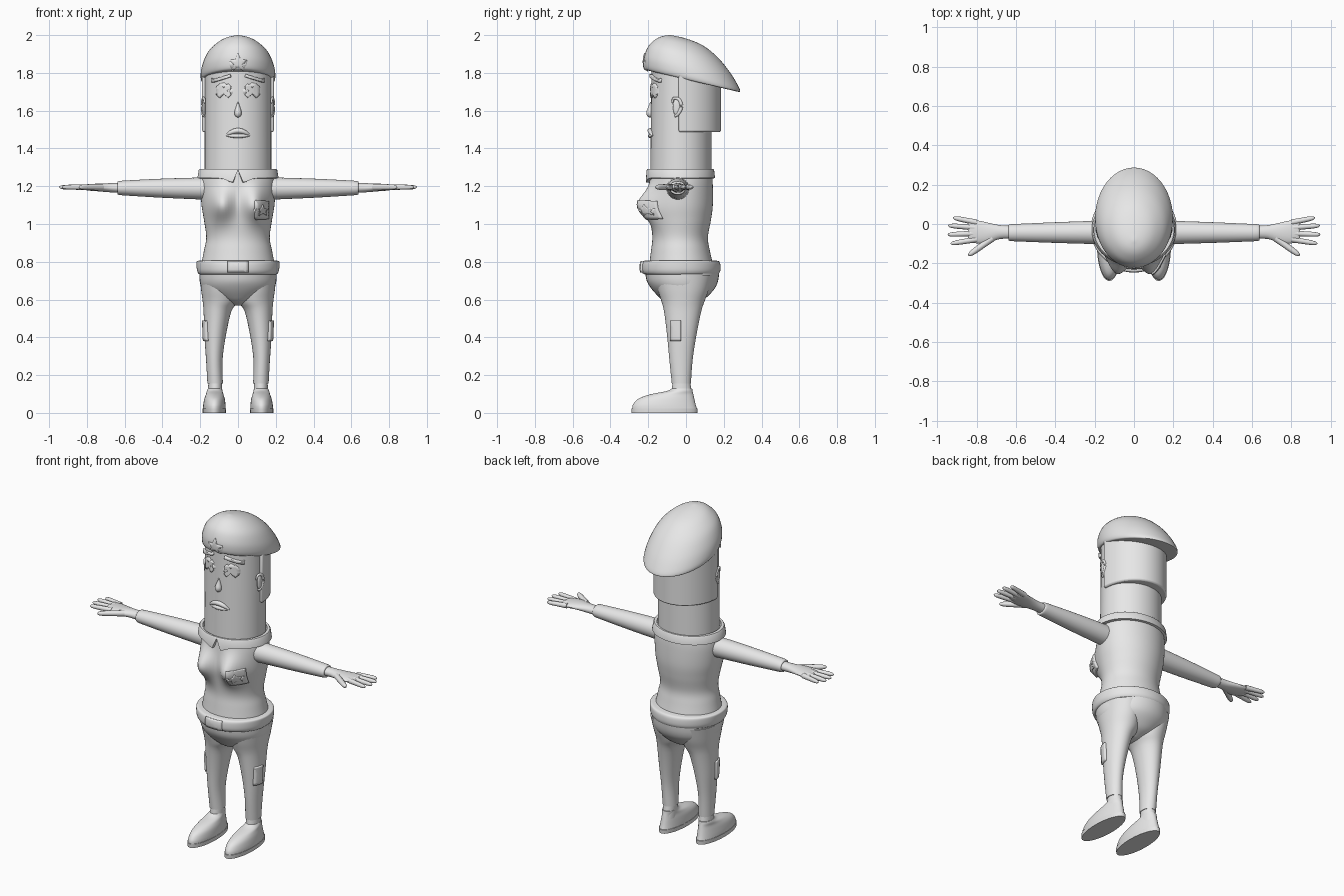
import bpy, bmesh
from math import sin, cos, pi, tau, sqrt, exp, radians
from mathutils import Vector
from mathutils.bvhtree import BVHTree

old = bpy.data.objects.get("Cube")
if old:
    bpy.data.objects.remove(old)

GREY = (0.8, 0.8, 0.8, 1)
mat = bpy.data.materials.new("plain_grey")
mat.use_nodes = True
mat.diffuse_color = GREY
mat.node_tree.nodes["Principled BSDF"].inputs["Base Color"].default_value = GREY


def finish(name, bm, mirror=False, sharp=40):
    bmesh.ops.recalc_face_normals(bm, faces=bm.faces[:])
    mesh = bpy.data.meshes.new(name)
    bm.to_mesh(mesh)
    bm.free()
    mesh.materials.append(mat)
    mesh.shade_smooth()
    mesh.set_sharp_from_angle(angle=radians(sharp))
    obj = bpy.data.objects.new(name, mesh)
    bpy.context.scene.collection.objects.link(obj)
    if mirror:
        obj.modifiers.new("mirror", "MIRROR").use_mirror_merge = False
    return obj


def spline(rows, k):
    """Smoothly fill in k steps between each pair of rows."""
    out = []
    for i in range(len(rows) - 1):
        p = [rows[max(0, min(len(rows) - 1, i + j))] for j in (-1, 0, 1, 2)]
        for s in range(k):
            t = s / k
            out.append([b + 0.5 * t * (c - a + t * (2*a - 5*b + 4*c - d + t * (3*(b - c) + d - a)))
                        for a, b, c, d in zip(*p)])
    return out + [list(rows[-1])]


def skin(name, rings, **kw):
    """Join closed rings of points into a capped surface."""
    bm = bmesh.new()
    vs = [[bm.verts.new(p) for p in ring] for ring in rings]
    n = len(vs[0])
    for r, q in zip(vs, vs[1:]):
        for i in range(n):
            bm.faces.new((r[i], r[(i + 1) % n], q[(i + 1) % n], q[i]))
    bm.faces.new(vs[0])
    bm.faces.new(vs[-1])
    return finish(name, bm, **kw)


def loft(name, rows, axis="z", k=4, n=40, **kw):
    """Ellipses given as (position, low a, high a, low b, high b)."""
    rings = []
    for h, a0, a1, b0, b1 in spline(rows, k):
        ring = []
        for i in range(n):
            a = (a0 + a1) / 2 + (a1 - a0) / 2 * sin(tau * i / n)
            b = (b0 + b1) / 2 + (b1 - b0) / 2 * cos(tau * i / n)
            ring.append((a, b, h) if axis == "z" else (h, a, b))
        rings.append(ring)
    return skin(name, rings, **kw)


def tube(name, pts, k=4, n=12, **kw):
    """Round tube through (x, y, z, radius) points."""
    path = spline(pts, k)
    rings = []
    for i, p in enumerate(path):
        d = Vector(path[min(i + 1, len(path) - 1)][:3]) - Vector(path[max(i - 1, 0)][:3])
        q = d.to_track_quat("Z", "Y")
        rings.append([Vector(p[:3]) + q @ Vector((cos(tau*j/n), sin(tau*j/n), 0)) * p[3]
                      for j in range(n)])
    return skin(name, rings, **kw)


def decal(name, outline, target, thick, side=False, step=0.015, **kw):
    """Raised plate: a flat outline draped on a target from the front or the side."""
    src = bmesh.new()
    src.from_mesh(target.data)
    tree = BVHTree.FromBMesh(src)
    src.free()
    bm = bmesh.new()
    face = bm.faces.new([bm.verts.new((u, 0, v)) for u, v in outline])
    bmesh.ops.triangulate(bm, faces=[face])
    for ax in (0, 2):
        vals = [v.co[ax] for v in bm.verts]
        no = Vector((ax == 0, 0, ax == 2))
        c = min(vals) + step
        while c < max(vals) - 0.003:
            bmesh.ops.bisect_plane(bm, geom=bm.verts[:] + bm.edges[:] + bm.faces[:],
                                   plane_co=no * c, plane_no=no)
            c += step
    for v in bm.verts:
        u, w = v.co.x, v.co.z
        origin, ray = ((1, u, w), (-1, 0, 0)) if side else ((u, -1, w), (0, 1, 0))
        hit = tree.ray_cast(Vector(origin), Vector(ray))[0]
        if hit:
            v.co = hit
    obj = finish(name, bm, **kw)
    mod = obj.modifiers.new("thickness", "SOLIDIFY")
    mod.thickness, mod.offset = 2 * thick, 0
    return obj


def box(x0, x1, z0, z1):
    return [(x0, z0), (x1, z0), (x1, z1), (x0, z1)]


def star(x, z, r):
    return [(x + sin(i*pi/5) * r * (0.45 if i % 2 else 1),
             z + cos(i*pi/5) * r * (0.45 if i % 2 else 1)) for i in range(10)]


# Head, hair and hat
head = loft("head", [(1.2, -.177, .177, -.19, .135), (1.82, -.175, .175, -.183, .135)])
arc = [(.19 * cos(t), -.03 + .215 * sin(t)) for t in [-.04 + (pi + .08) * i / 32 for i in range(33)]]
hair = skin("hair", [[(x, y, z) for x, y in arc] for z in (1.487, 1.8)])
bev = hair.modifiers.new("soft_edge", "BEVEL")
bev.width, bev.segments = 0.008, 2

hat_rows = [(-.2, 1.812, .275, 1.70, .183), (-.217, 1.822, .287, 1.702, .194),
            (-.223, 1.85, .277, 1.73, .198), (-.22, 1.89, .235, 1.80, .188),
            (-.2, 1.94, .17, 1.88, .158), (-.165, 1.975, .09, 1.945, .108),
            (-.13, 1.993, .0, 1.982, .058), (-.09, 2.0, -.08, 2.0, .004)]
hat = skin("hat", [[(w * sin(a), yf + (yb - yf) * (1 - cos(a)) / 2, zf + (zb - zf) * (1 - cos(a)) / 2)
                    for a in [tau * i / 48 for i in range(48)]]
                   for yf, zf, yb, zb, w in spline(hat_rows, 4)])
decal("hat_star", star(0, 1.853, .05), hat, .006)


# Face
def face_y(x):
    return -.026 - .16 * sqrt(1 - (x / .176) ** 2)


cross = []
for q in range(4):
    for u, v in ((.011, .011), (.042, .011), (.042, -.011)):
        c, s = cos(pi/4 - q*pi/2), sin(pi/4 - q*pi/2)
        cross.append((.072 + u*c - v*s, 1.705 + u*s + v*c))
decal("eye_cross", cross, head, .01, mirror=True)
decal("eyebrow", [(.035, 1.778), (.13, 1.748), (.133, 1.763), (.04, 1.793)], head, .014, mirror=True)
loft("nose", [(1.565, -.004, .004, -.196, -.18), (1.573, -.015, .015, -.206, -.17),
              (1.592, -.019, .019, -.21, -.17), (1.62, -.011, .011, -.2, -.17),
              (1.645, -.002, .002, -.19, -.18)], n=16)
for name, zs, rs in (("upper_lip", (1.468, 1.486, 1.494), (.004, .012, .014)),
                     ("lower_lip", (1.469, 1.467, 1.466), (.003, .009, .011))):
    tube(name, [(x, face_y(x) - .004, zs[j], rs[j])
                for x, j in ((-.066, 0), (-.035, 1), (0, 2), (.035, 1), (.066, 0))])
tube("ear_rim", [(.179, -.06, 1.57, .006), (.185, -.04, 1.585, .009), (.186, -.025, 1.62, .01),
                 (.185, -.035, 1.658, .009), (.18, -.065, 1.665, .007), (.176, -.073, 1.64, .005)],
     mirror=True)
loft("ear", [(1.57, .176, .182, -.05, -.04), (1.59, .17, .189, -.065, -.025),
             (1.64, .17, .189, -.068, -.022), (1.668, .176, .182, -.05, -.04)], n=16, mirror=True)

# Torso with a modelled chest
torso = loft("torso", [(.77, -.198, .198, -.197, .147), (.86, -.18, .18, -.185, .126),
                       (.93, -.168, .168, -.178, .116), (1.02, -.18, .18, -.186, .132),
                       (1.1, -.193, .193, -.193, .142), (1.2, -.199, .199, -.193, .142),
                       (1.26, -.194, .194, -.19, .138)], k=6, n=72)
for v in torso.data.vertices:
    if v.co.y < -.03:
        v.co.y -= .08 * exp(-((abs(v.co.x) - .09) / .06) ** 2 - ((v.co.z - 1.1) / .085) ** 2)
torso.data.update()
decal("chest_patch", box(.088, .155, 1.028, 1.122), torso, .01)
decal("chest_star", star(.121, 1.074, .03), torso, .014)

# Collar, open to a notch at the front
rings = []
for i in range(73):
    a = tau * i / 72
    low = .13 + a * (tau - .26) / tau
    dip = .022 * exp(-(min(a, tau - a) / .2) ** 2)
    rings.append([(rx * sin(t), -.03 - ry * cos(t), z) for rx, ry, t, z in
                  ((.185, .165, a, 1.292), (.203, .174, a, 1.292), (.208, .179, a, 1.285),
                   (.215, .184, low, 1.243 - dip), (.19, .16, low, 1.24 - dip))])
skin("collar", rings, sharp=50)

# Belt and buckle
belt = loft("belt", [(z, -rx, rx, -.027 - ry, -.027 + ry) for z, rx, ry in
                     ((.733, .2, .185), (.737, .209, .2), (.755, .217, .209),
                      (.785, .22, .209), (.801, .219, .203), (.806, .208, .19))], n=64)
decal("buckle", box(-.053, .053, .745, .8), belt, .01)

# Hips, legs and shoes
loft("hips", [(.75, -.205, .205, -.217, .177), (.7, -.203, .203, -.208, .17),
              (.66, -.19, .19, -.185, .153), (.62, -.145, .145, -.15, .118),
              (.59, -.085, .085, -.115, .08), (.568, -.02, .02, -.06, .02)])
leg = loft("leg", [(.73, .0, .204, -.165, .14), (.65, -.004, .195, -.148, .12),
                   (.59, .002, .187, -.13, .098), (.535, .036, .182, -.116, .08),
                   (.41, .064, .178, -.1, .055), (.28, .082, .169, -.088, .035),
                   (.155, .08, .162, -.075, .026)], mirror=True)
decal("leg_patch", box(-.08, -.026, .38, .49), leg, .01, side=True, mirror=True)
loft("ankle", [(.16, .084, .157, -.071, .023), (.08, .083, .16, -.08, .035)], mirror=True)
loft("shoe", [(.128, .084, .16, -.077, .033), (.115, .082, .165, -.105, .035),
              (.098, .077, .17, -.19, .039), (.075, .07, .178, -.252, .044),
              (.045, .066, .184, -.28, .051), (.022, .065, .186, -.285, .058)], mirror=True)
loft("sole", [(.024, .063, .188, -.29, .062), (.0, .064, .187, -.288, .06)], k=1, mirror=True)

# Arms and hands
loft("arm", [(.14, -.104, .018, 1.128, 1.247), (.2, -.102, .016, 1.13, 1.246),
             (.4, -.096, .009, 1.139, 1.24), (.58, -.089, .001, 1.15, 1.231),
             (.63, -.086, -.002, 1.154, 1.227), (.638, -.08, -.008, 1.16, 1.221)],
     axis="x", mirror=True)
loft("hand", [(.61, -.076, -.01, 1.164, 1.218), (.68, -.076, -.006, 1.168, 1.216),
              (.74, -.096, .006, 1.173, 1.214), (.79, -.1, .017, 1.177, 1.211),
              (.835, -.088, .019, 1.184, 1.207), (.845, -.07, .005, 1.19, 1.2)],
     axis="x", n=24, mirror=True)
digits = {"little_finger": (.8, .008, .92, .032), "ring_finger": (.81, -.018, .945, -.008),
          "middle_finger": (.81, -.048, .947, -.054), "index_finger": (.8, -.078, .932, -.1),
          "thumb": (.72, -.072, .842, -.16)}
for name, (x0, y0, x1, y1) in digits.items():
    r = .016 if name == "thumb" else .0135
    tube(name, [(x0 + (x1 - x0) * t, y0 + (y1 - y0) * t, 1.195, r * f) for t, f in
                ((0, 1.1), (.4, 1), (.75, .9), (.93, .65), (1, .15))], mirror=True)
